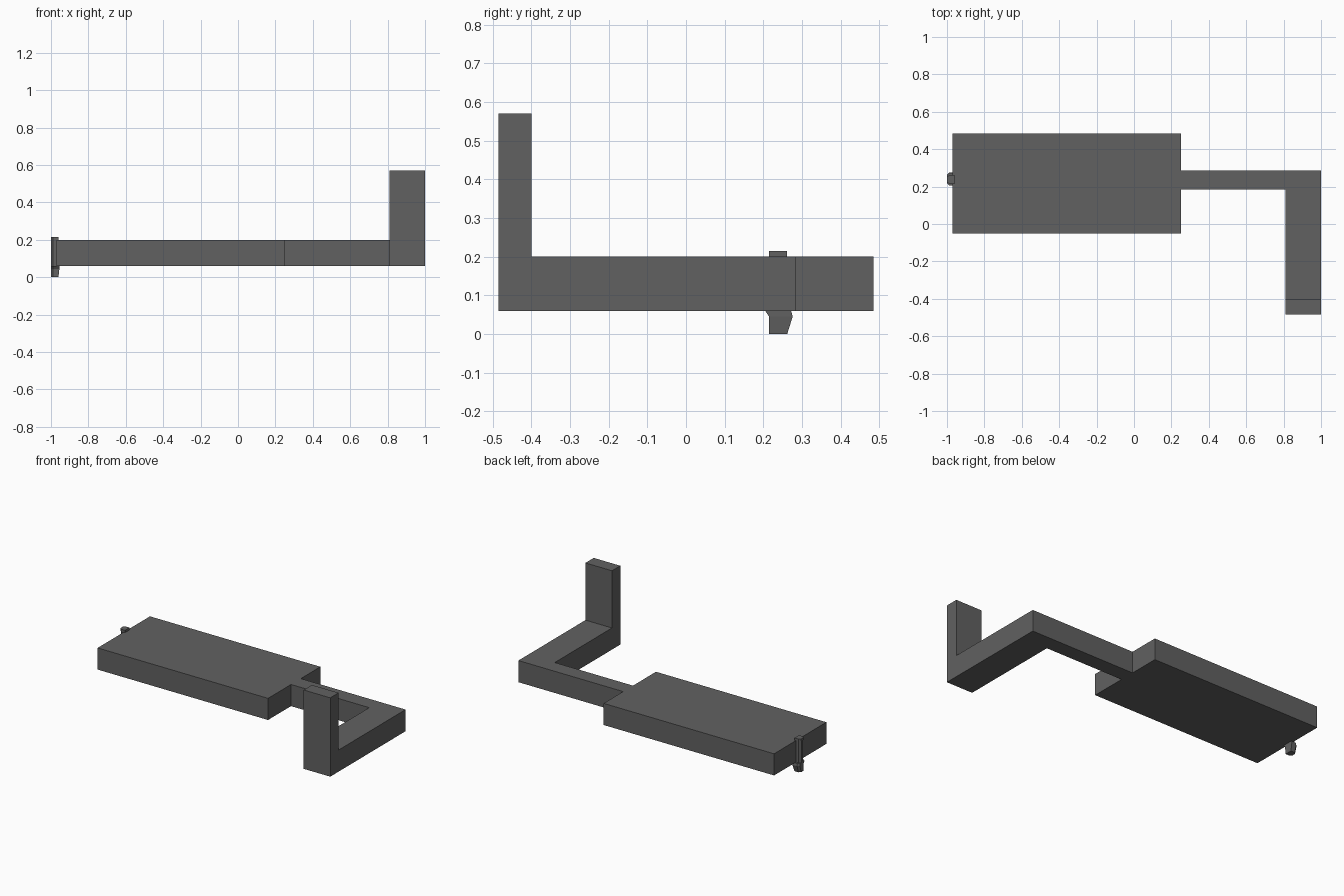
import bpy, bmesh

if "Cube" in bpy.data.objects:
    bpy.data.objects.remove(bpy.data.objects["Cube"])

mat = bpy.data.materials.new("dark grey metal")
mat.diffuse_color = (0.12, 0.12, 0.12, 1)
mat.use_nodes = True
mat.node_tree.nodes["Principled BSDF"].inputs["Base Color"].default_value = mat.diffuse_color


def loft(name, rings):
    """Solid through stacked (z, outline) rings with equal point counts."""
    bm = bmesh.new()
    layers = [[bm.verts.new((x, y, z)) for x, y in pts] for z, pts in rings]
    n = len(layers[0])
    bm.faces.new(layers[0][::-1])
    bm.faces.new(layers[-1])
    for a, b in zip(layers, layers[1:]):
        for i in range(n):
            j = (i + 1) % n
            bm.faces.new((a[i], a[j], b[j], b[i]))
    bmesh.ops.recalc_face_normals(bm, faces=bm.faces)
    me = bpy.data.meshes.new(name)
    bm.to_mesh(me)
    bm.free()
    me.materials.append(mat)
    ob = bpy.data.objects.new(name, me)
    bpy.context.collection.objects.link(ob)
    return ob


def rect(x0, x1, y0, y1):
    return [(x0, y0), (x1, y0), (x1, y1), (x0, y1)]


def pin_outline(y0, y1, x_back, bevel=0.012):
    """Outline with chamfered outer corners, open side towards the slab."""
    return [(x_back, y0), (x_back, y1), (-1 + bevel, y1), (-1, y1 - bevel),
            (-1, y0 + bevel), (-1 + bevel, y0)]


def prism(name, outline, z0, z1):
    return loft(name, [(z0, outline), (z1, outline)])


Z0, Z1 = 0.06, 0.20

# Wide flat slab
prism("slab", rect(-0.97, 0.25, -0.05, 0.485), Z0, Z1)

# L-shaped crank arm
prism("crank_arm", [(0.25, 0.185), (0.81, 0.185), (0.81, -0.485),
                    (1.0, -0.485), (1.0, 0.285), (0.25, 0.285)], Z0, Z1)

# Upright handle post
prism("handle_post", rect(0.81, 1.0, -0.485, -0.40), Z1, 0.57)

# Small end pin: stem, cap and flared foot
prism("pin_stem", pin_outline(0.22, 0.26, -0.965), 0.05, 0.20)
prism("pin_cap", pin_outline(0.215, 0.262, -0.96), 0.20, 0.215)
loft("pin_foot", [(0.0, pin_outline(0.215, 0.262, -0.96)),
                  (0.045, pin_outline(0.215, 0.276, -0.955)),
                  (0.06, pin_outline(0.205, 0.272, -0.955))])
